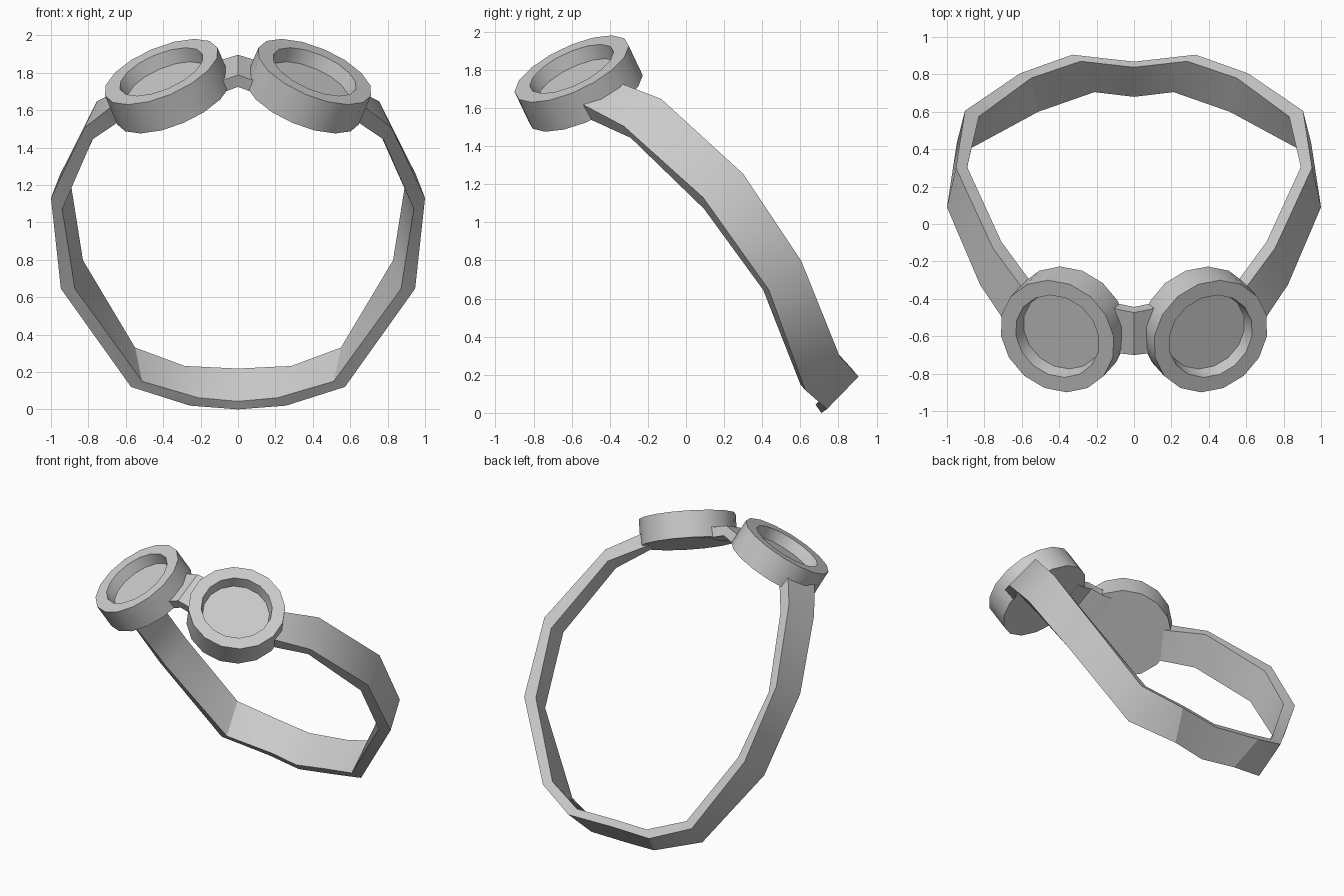
import bpy, bmesh, math
from mathutils import Vector

cube = bpy.data.objects.get("Cube")
if cube:
    bpy.data.objects.remove(cube, do_unlink=True)

# One plain grey for everything
grey = bpy.data.materials.new("plain_grey")
grey.use_nodes = True
GREY = (0.6, 0.6, 0.6, 1.0)
grey.diffuse_color = GREY
grey.node_tree.nodes["Principled BSDF"].inputs["Base Color"].default_value = GREY


def loft(name, rings):
    """Skin a list of equal-sized point rings and cap both ends."""
    bm = bmesh.new()
    loops = [[bm.verts.new(p) for p in ring] for ring in rings]
    for a, b in zip(loops, loops[1:]):
        for i in range(len(a)):
            j = (i + 1) % len(a)
            bm.faces.new((a[i], a[j], b[j], b[i]))
    bm.faces.new(loops[0])
    bm.faces.new(loops[-1])
    bmesh.ops.recalc_face_normals(bm, faces=bm.faces)
    mesh = bpy.data.meshes.new(name)
    bm.to_mesh(mesh)
    bm.free()
    mesh.materials.append(grey)
    obj = bpy.data.objects.new(name, mesh)
    bpy.context.collection.objects.link(obj)
    bpy.ops.object.select_all(action="DESELECT")
    obj.select_set(True)
    bpy.context.view_layer.objects.active = obj
    bpy.ops.object.shade_smooth_by_angle(angle=math.radians(30))
    return obj


def mirrored(ring):
    return [Vector((-p.x, p.y, p.z)) for p in ring]


# Eyepieces: short tilted cups with a recessed lens
SIDES = 16
rim_centre = Vector((0.41, -0.6, 1.805))
axis = Vector((0.36, -0.4, 0.845)).normalized()
forward = Vector((0, -1, 0))
u = (forward - axis * forward.dot(axis)).normalized()
v = axis.cross(u)


def circle(radius, height):
    ring = []
    for i in range(SIDES):
        t = math.tau * i / SIDES
        ring.append(rim_centre + axis * height
                    + (u * math.cos(t) + v * math.sin(t)) * radius)
    return ring


cup = [circle(r, h) for r, h in
       ((0.327, -0.183), (0.327, 0), (0.24, 0), (0.226, -0.08))]
loft("left_eyepiece", cup)
loft("right_eyepiece", [mirrored(ring) for ring in cup])

# Bridge: thin tilted strip, raised in the middle and flared at the ends
along = Vector((0, 0.9, 0.43))
normal = Vector((0, -0.43, 0.9))
bridge_centre = Vector((0, -0.572, 1.81))


def bridge_section(x, drop, flare):
    mid = bridge_centre + Vector((x, 0, 0)) - normal * drop
    return [mid + along * (a * 0.126 * flare) + normal * (b * 0.035 * flare)
            for a, b in ((-1, -1), (1, -1), (1, 1), (-1, 1))]


end = bridge_section(0.15, 0.05, 1.15)
near = bridge_section(0.08, 0.03, 1.03)
loft("bridge", [end, near, bridge_section(0, 0, 1), mirrored(near), mirrored(end)])

# Strap stations: outer lower edge, outer upper edge, offset to the inner side
stations = [
    ((0.675, -0.545, 1.62), (0.595, -0.345, 1.73), (-0.055, 0.02, -0.07)),
    ((0.823, -0.325, 1.503), (0.754, -0.13, 1.647), (-0.045, 0.035, -0.06)),
    ((1.0, 0.09, 1.13), (0.952, 0.3, 1.254), (-0.06, 0.005, -0.06)),
    ((0.947, 0.435, 0.645), (0.904, 0.605, 0.797), (-0.075, -0.03, 0)),
    ((0.572, 0.625, 0.12), (0.61, 0.805, 0.3), (-0.06, -0.025, 0.03)),
    ((0.257, 0.74, 0.02), (0.33, 0.905, 0.19), (-0.045, -0.035, 0.042)),
    ((0, 0.71, 0), (0, 0.868, 0.175), (0, -0.03, 0.043)),
]
half = []
for lower, upper, inset in stations:
    lo, up, off = Vector(lower), Vector(upper), Vector(inset)
    half.append([lo, up, up + off, lo + off])
loft("strap", half + [mirrored(ring) for ring in reversed(half[:-1])])
